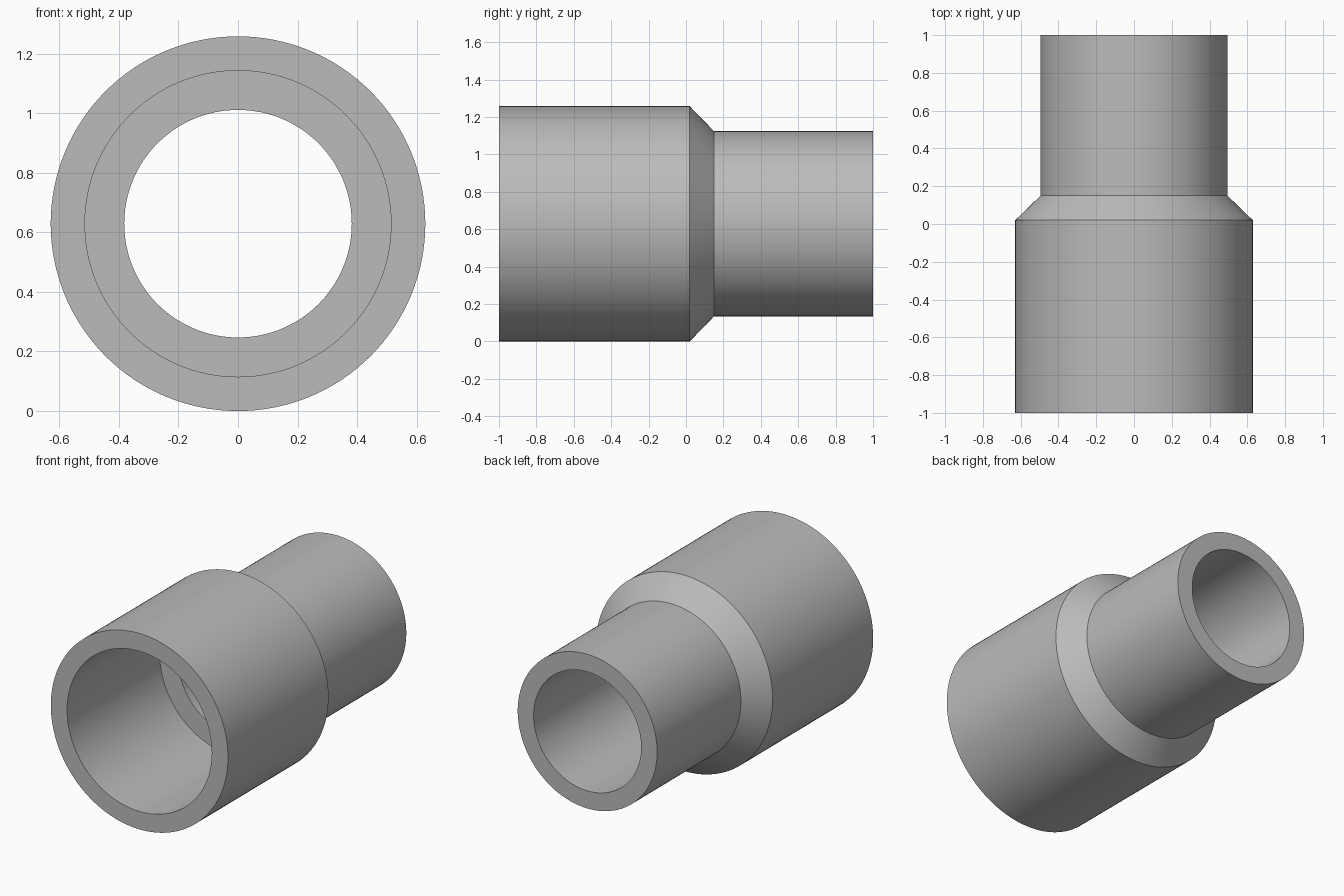
import bpy
import bmesh
import math
from mathutils import Matrix, Vector

default = bpy.data.objects.get("Cube")
if default:
    bpy.data.objects.remove(default, do_unlink=True)

SEGMENTS = 128
OUTER_WIDE, OUTER_NARROW = 0.629, 0.495
BORE_WIDE, BORE_NARROW = 0.514, 0.382
SHOULDER_START, SHOULDER_END, BORE_STEP = 0.02, 0.15, -0.06

# Grey material
grey = bpy.data.materials.new("plain grey")
grey.use_nodes = True
colour = (0.5, 0.5, 0.5, 1.0)
grey.diffuse_color = colour
grey.node_tree.nodes["Principled BSDF"].inputs["Base Color"].default_value = colour

# Wall section as (radius, y), closed loop from the front rim round to the socket
section = [
    (OUTER_WIDE, -1), (OUTER_WIDE, SHOULDER_START),
    (OUTER_NARROW, SHOULDER_END), (OUTER_NARROW, 1),
    (BORE_NARROW, 1), (BORE_NARROW, BORE_STEP),
    (BORE_WIDE, BORE_STEP), (BORE_WIDE, -1),
]

# Revolve the section about the pipe axis
bm = bmesh.new()
rings = []
for i in range(SEGMENTS):
    turn = Matrix.Rotation(math.tau * i / SEGMENTS, 3, "Y")
    rings.append([bm.verts.new(turn @ Vector((0, y, r))) for r, y in section])
count = len(section)
for i, ring in enumerate(rings):
    following = rings[(i + 1) % SEGMENTS]
    for j in range(count):
        k = (j + 1) % count
        bm.faces.new((ring[j], ring[k], following[k], following[j]))
bmesh.ops.recalc_face_normals(bm, faces=bm.faces)

mesh = bpy.data.meshes.new("reducer_pipe")
bm.to_mesh(mesh)
bm.free()
mesh.materials.append(grey)
pipe = bpy.data.objects.new("reducer_pipe", mesh)
pipe.location.z = OUTER_WIDE
bpy.context.collection.objects.link(pipe)

# Smooth walls with crisp rims
bpy.ops.object.select_all(action="DESELECT")
pipe.select_set(True)
bpy.context.view_layer.objects.active = pipe
bpy.ops.object.shade_smooth_by_angle(angle=math.radians(30))
